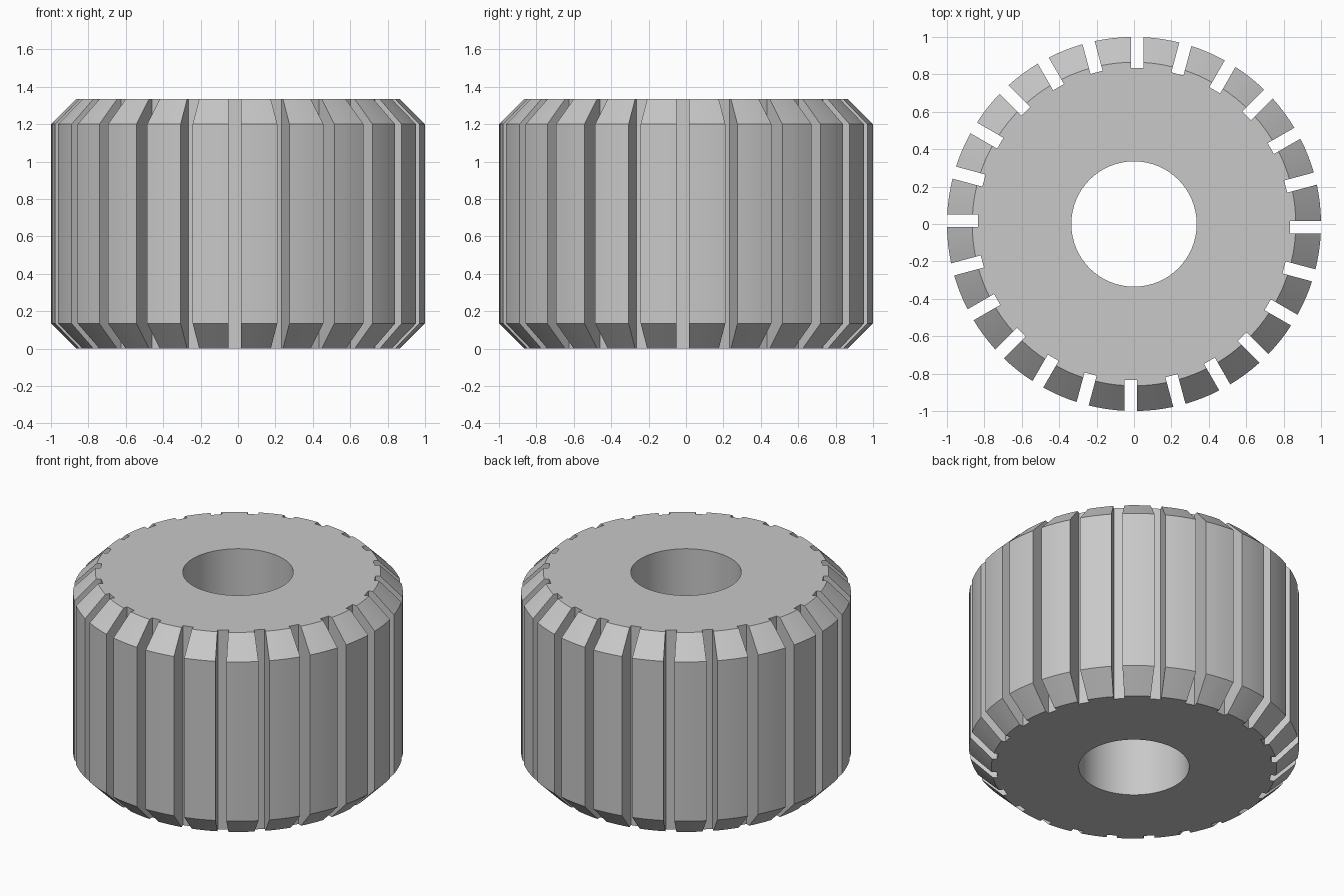
import bpy
import bmesh
import math

cube = bpy.data.objects.get("Cube")
if cube:
    bpy.data.objects.remove(cube, do_unlink=True)

TEETH = 24
ARC_STEPS = 4
BORE_STEPS = 96
BORE_RADIUS = 0.335
FLOOR_RADIUS = 0.835
SLOT_LOW, SLOT_HIGH = -0.05, 0.017      # slots sit slightly off the radial line
HEIGHT, CHAMFER = 1.335, 0.135
PITCH = math.tau / TEETH

steel = bpy.data.materials.new("plain_grey")
steel.use_nodes = True
grey = (0.58, 0.58, 0.58, 1.0)
steel.diffuse_color = grey
steel.node_tree.nodes["Principled BSDF"].inputs["Base Color"].default_value = grey


def slotted_outline(radius):
    """Closed outline of all teeth and slots at one height."""
    points = []
    start = math.asin(SLOT_HIGH / radius)
    end = PITCH + math.asin(SLOT_LOW / radius)
    for tooth in range(TEETH):
        turn = tooth * PITCH
        for y in (SLOT_LOW, SLOT_HIGH):
            points.append((FLOOR_RADIUS * math.cos(turn) - y * math.sin(turn),
                           FLOOR_RADIUS * math.sin(turn) + y * math.cos(turn)))
        for step in range(ARC_STEPS + 1):
            a = turn + start + (end - start) * step / ARC_STEPS
            points.append((radius * math.cos(a), radius * math.sin(a)))
    return points


def circle(radius, steps):
    return [(radius * math.cos(math.tau * i / steps),
             radius * math.sin(math.tau * i / steps)) for i in range(steps)]


def add_loop(bm, points, z):
    return [bm.verts.new((x, y, z)) for x, y in points]


def skin(bm, lower, upper):
    for i in range(len(lower)):
        j = (i + 1) % len(lower)
        bm.faces.new((lower[i], lower[j], upper[j], upper[i]))


def cap(bm, *loops):
    edges = [bm.edges.get((loop[i - 1], loop[i]))
             for loop in loops for i in range(len(loop))]
    bmesh.ops.triangle_fill(bm, use_beauty=True, use_dissolve=False, edges=edges)


bm = bmesh.new()

# Toothed outer wall with chamfered ends
levels = [(0.0, 1 - CHAMFER), (CHAMFER, 1.0),
          (HEIGHT - CHAMFER, 1.0), (HEIGHT, 1 - CHAMFER)]
rings = [add_loop(bm, slotted_outline(r), z) for z, r in levels]
for lower, upper in zip(rings, rings[1:]):
    skin(bm, lower, upper)

# Central bore
bore = [add_loop(bm, circle(BORE_RADIUS, BORE_STEPS), z) for z in (0.0, HEIGHT)]
skin(bm, bore[0], bore[1])

# Flat end faces
cap(bm, rings[0], bore[0])
cap(bm, rings[-1], bore[1])
bmesh.ops.recalc_face_normals(bm, faces=bm.faces[:])

mesh = bpy.data.meshes.new("slotted_roller")
bm.to_mesh(mesh)
bm.free()
mesh.materials.append(steel)
roller = bpy.data.objects.new("slotted_roller", mesh)
bpy.context.collection.objects.link(roller)

# Smooth curved walls, crisp edges
bpy.ops.object.select_all(action="DESELECT")
roller.select_set(True)
bpy.context.view_layer.objects.active = roller
bpy.ops.object.shade_smooth_by_angle(angle=math.radians(20))
